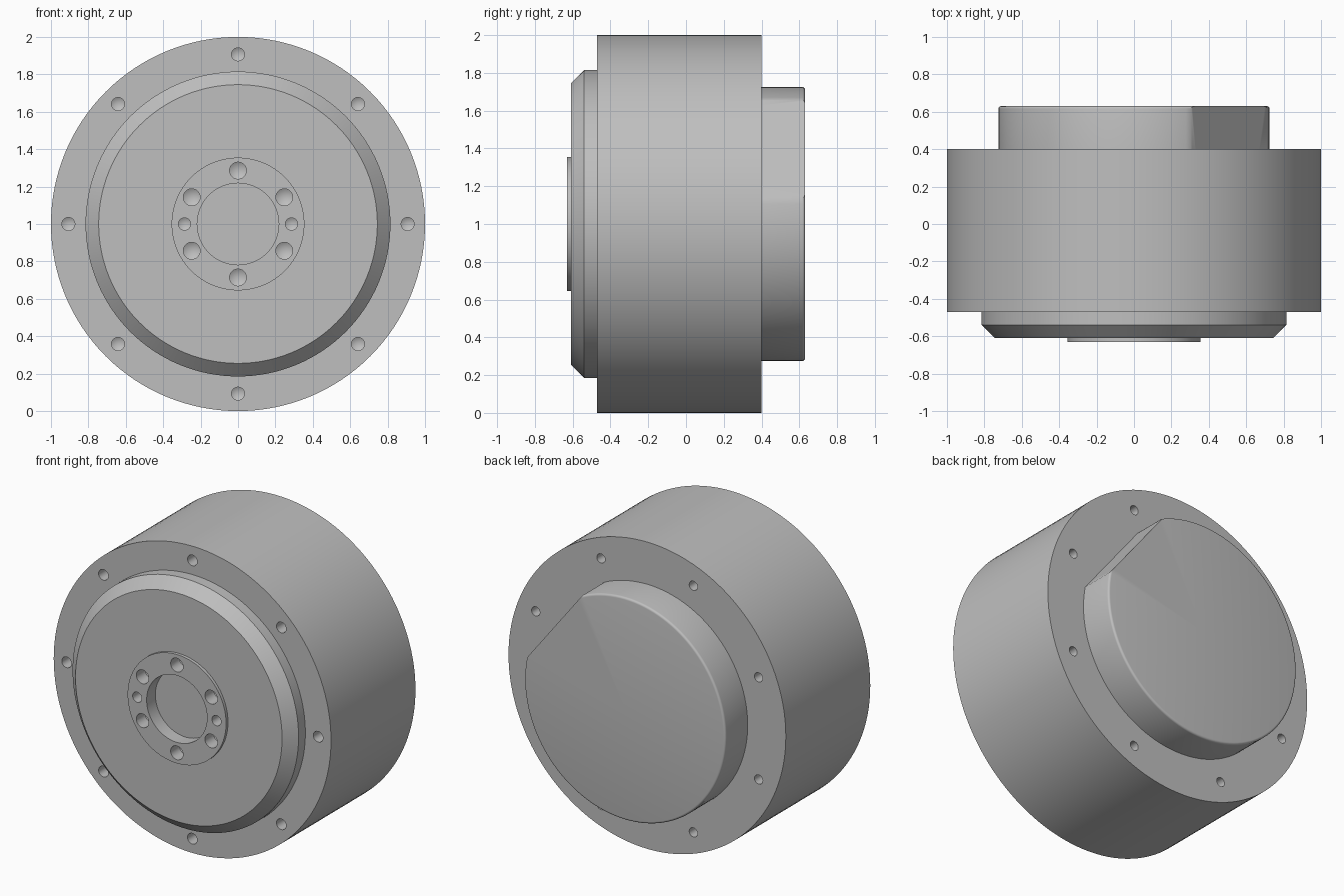
import bpy, bmesh
from math import pi, cos, sin, radians
from mathutils import Matrix, Vector

cube = bpy.data.objects.get("Cube")
if cube:
    bpy.data.objects.remove(cube, do_unlink=True)

grey = bpy.data.materials.new("satin_grey")
grey.use_nodes = True
COLOUR = (0.52, 0.52, 0.52, 1)
grey.diffuse_color = COLOUR
grey.node_tree.nodes["Principled BSDF"].inputs["Base Color"].default_value = COLOUR

AXIS_Z = 1.0


def lathe(bm, profile, x=0, z=0, segments=128):
    """Revolve (radius, y) points about a line parallel to y through (x, z)."""
    rings = []
    for r, y in profile:
        if r == 0:
            rings.append([bm.verts.new((x, y, AXIS_Z + z))] * segments)
        else:
            rings.append([bm.verts.new((x + r * cos(2 * pi * i / segments), y,
                                        AXIS_Z + z + r * sin(2 * pi * i / segments)))
                          for i in range(segments)])
    for a, b in zip(rings, rings[1:]):
        for i in range(segments):
            j = (i + 1) % segments
            corners = list(dict.fromkeys((a[i], a[j], b[j], b[i])))
            bm.faces.new(corners)


def finish(name, bm):
    bmesh.ops.recalc_face_normals(bm, faces=bm.faces[:])
    mesh = bpy.data.meshes.new(name)
    bm.to_mesh(mesh)
    bm.free()
    mesh.materials.append(grey)
    obj = bpy.data.objects.new(name, mesh)
    bpy.context.collection.objects.link(obj)
    return obj


def turned(name, profile):
    bm = bmesh.new()
    lathe(bm, profile)
    return finish(name, bm)


def drill(bm, angles, circle, radius, face_y, inward, depth):
    """Blind holes with conical ends, spaced round a bolt circle."""
    for a in map(radians, angles):
        end = face_y + inward * depth
        lathe(bm, [(0, face_y - inward * 0.05), (radius, face_y - inward * 0.05),
                   (radius, end), (0, end + inward * radius * 0.58)],
              circle * cos(a), circle * sin(a), 24)


def cut(obj, cutter):
    cutter.hide_render = True
    mod = obj.modifiers.new("cut", 'BOOLEAN')
    mod.operation = 'DIFFERENCE'
    mod.solver = 'EXACT'
    mod.object = cutter
    bpy.context.view_layer.objects.active = obj
    bpy.ops.object.modifier_apply(modifier=mod.name)
    bpy.data.objects.remove(cutter, do_unlink=True)


# Main housing with a bolt circle on each end
FRONT, BACK = -0.47, 0.40
housing = turned("housing", [(0, FRONT), (1, FRONT), (1, BACK), (0, BACK)])
bm = bmesh.new()
drill(bm, range(0, 360, 45), 0.907, 0.035, FRONT, 1, 0.08)
drill(bm, [22.5 + 45 * i for i in range(8)], 0.87, 0.03, BACK, -1, 0.08)
cut(housing, finish("housing_drills", bm))

# Chamfered front cover with raised output ring and centre recess
HUB = -0.63
cover = turned("front_cover", [(0, -0.54), (0.218, -0.54), (0.218, HUB), (0.355, HUB),
                               (0.355, -0.61), (0.745, -0.61), (0.815, -0.54),
                               (0.815, -0.42), (0, -0.42)])
bm = bmesh.new()
drill(bm, range(30, 390, 60), 0.286, 0.045, HUB, 1, 0.09)
drill(bm, (0, 180), 0.286, 0.033, HUB, 1, 0.09)
cut(cover, finish("ring_drills", bm))

# Rear boss with a small rounded rim and one flat
R, END, FILLET = 0.725, 0.63, 0.014
rim = [(R - FILLET + FILLET * cos(t * pi / 8), END - FILLET + FILLET * sin(t * pi / 8))
       for t in range(5)]
boss = turned("rear_boss", [(0, 0.35), (R, 0.35)] + rim + [(0, END)])
bm = bmesh.new()
bmesh.ops.create_cube(bm, size=1, matrix=Matrix.Translation((0, 0, AXIS_Z))
                      @ Matrix.Rotation(radians(-38), 4, 'Y')
                      @ Matrix.Translation((0.646 + 0.5, 0.5, 0))
                      @ Matrix.Diagonal((1, 1, 2, 1)))
cut(boss, finish("flat_cutter", bm))

# Smooth turned walls, crisp edges
bpy.ops.object.select_all(action='DESELECT')
for obj in (housing, cover, boss):
    obj.select_set(True)
bpy.context.view_layer.objects.active = housing
bpy.ops.object.shade_smooth_by_angle(angle=radians(30))
